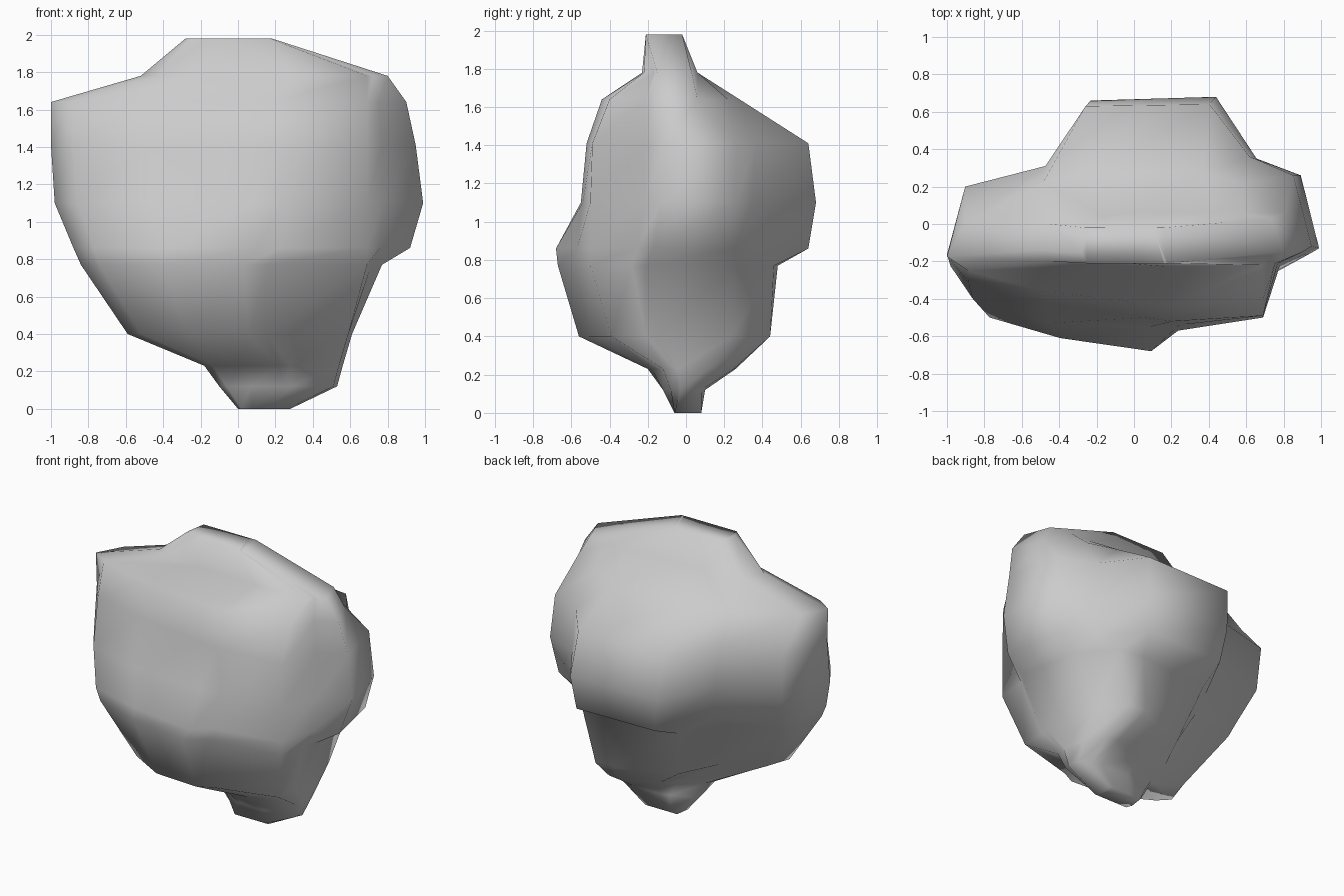
import bpy, bmesh

# Column positions across the width of every section
FRONT = [.06, .27, .54, .62]
BACK = [.05, .27, .38, .72, .83, .95]


def flat(z, x0, x1, front, back):
    return (z, x0, x1, [front] * 6, [back] * 6)


# Horizontal sections: height, left x, right x, front depths, back depths
sections = [
    flat(0, 0, .28, -.06, .08),
    # narrow foot
    (.12, -.10, .53, [-.04, -.10, -.12, -.12, -.08, -.03], [.02, .08, .10, .10, .08, .04]),
    (.23, -.18, .56, [-.10, -.18, -.20, -.18, -.12, -.04], [.00, .08, .16, .26, .25, .12]),
    # lower body with front bulge
    (.40, -.59, .61, [-.40, -.54, -.56, -.51, -.39, -.15], [-.15, .00, .27, .44, .44, .24]),
    (.77, -.84, .77, [-.49, -.60, -.67, -.58, -.50, -.21], [.04, .14, .42, .48, .46, .24]),
    # wide body with back bulge
    (.86, -.88, .92, [-.50, -.61, -.68, -.57, -.50, -.17], [.08, .25, .63, .64, .37, .25]),
    (1.10, -.98, .99, [-.40, -.53, -.55, -.54, -.50, -.13], [.18, .31, .66, .68, .35, .26]),
    (1.41, -1.0, .95, [-.32, -.42, -.50, -.52, -.49, -.12], [.20, .31, .63, .64, .36, .26]),
    # shoulder and crest
    (1.64, -1.0, .90, [-.25, -.36, -.42, -.44, -.40, -.15], [.00, .22, .27, .28, .22, .06]),
    (1.78, -.52, .80, [-.20, -.22, -.23, -.23, -.22, -.15], [.00, .04, .06, .06, .06, .03]),
    flat(1.98, -.28, .18, -.21, -.02),
]

bm = bmesh.new()
rings = []
for z, x0, x1, front, back in sections:
    at = lambda t: x0 + (x1 - x0) * t
    pts = [(x0, .7 * front[0] + .3 * back[0])]            # pointed left end
    pts += [(at(t), y) for t, y in zip(FRONT, front)]
    corner = min(.69, x1 - .02)                           # front right corner
    pts += [(corner, front[4]),
            (corner + .3 * (x1 - corner), .25 * front[4] + .75 * front[5]),
            (x1, front[5])]
    pts += [(at(t), y) for t, y in zip(BACK, back)][::-1]
    rings.append([bm.verts.new((x, y, z)) for x, y in pts])

# Skin between sections
n = len(rings[0])
for a, b in zip(rings, rings[1:]):
    for i in range(n):
        j = (i + 1) % n
        bm.faces.new((a[i], a[j], b[j], b[i]))

# Bottom and top caps
for r in (rings[0], rings[-1]):
    bm.faces.new(r)

bmesh.ops.recalc_face_normals(bm, faces=bm.faces)
for f in bm.faces:
    f.smooth = True
mesh = bpy.data.meshes.new("rock")
bm.to_mesh(mesh)
bm.free()
rock = bpy.data.objects.new("rock", mesh)
bpy.context.collection.objects.link(rock)
